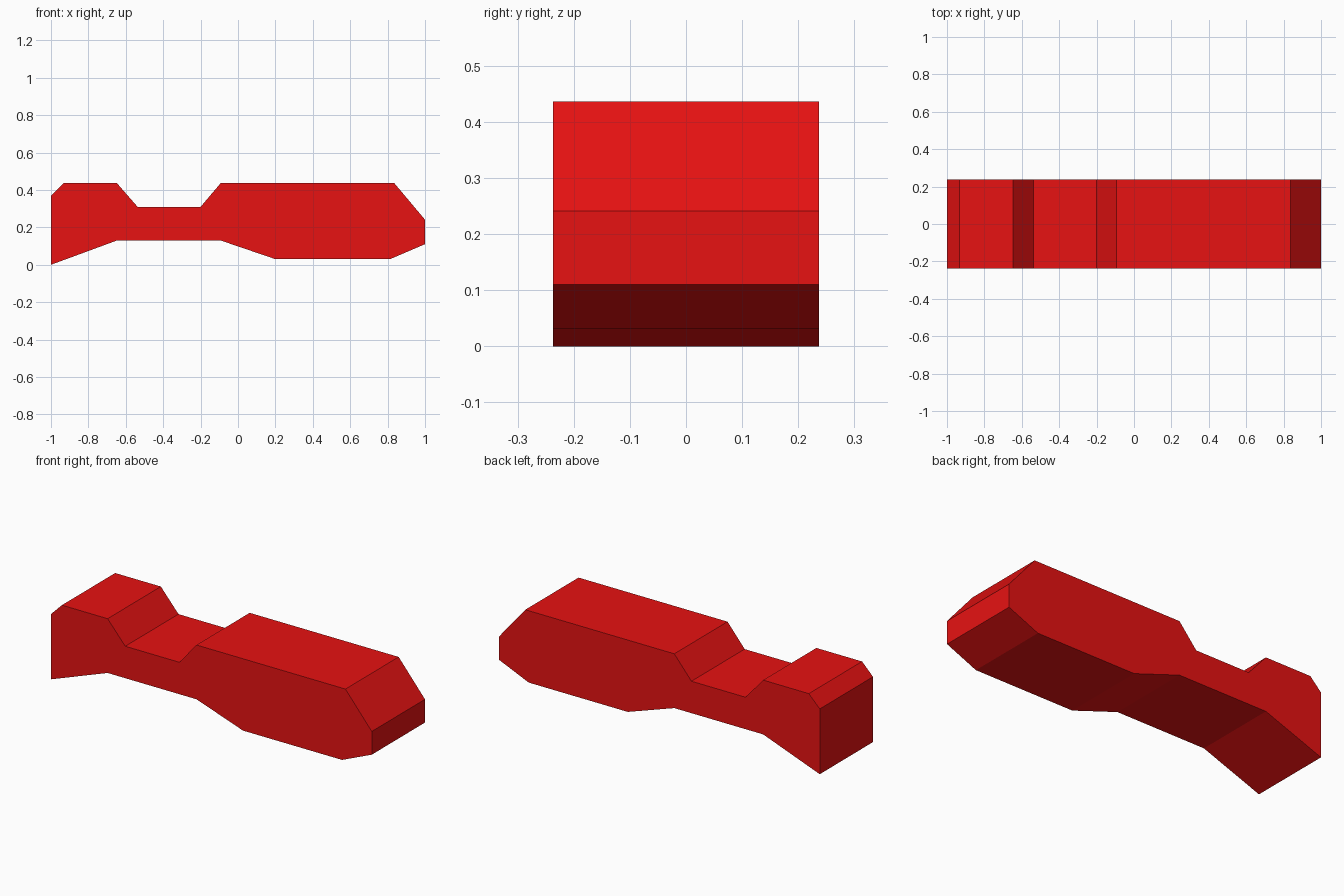
import bpy, bmesh
from mathutils import Vector

if "Cube" in bpy.data.objects:
    bpy.data.objects.remove(bpy.data.objects["Cube"])

HALF_WIDTH = 0.237

# Side outline (x, z), clockwise from the low rear corner
outline = [
    (-1.0, 0.0), (-1.0, 0.368), (-0.932, 0.436), (-0.647, 0.436),
    (-0.537, 0.31), (-0.2, 0.31), (-0.093, 0.436), (0.836, 0.436),
    (1.0, 0.241), (1.0, 0.11), (0.815, 0.031), (0.197, 0.031),
    (-0.093, 0.13), (-0.647, 0.13),
]

# Solid body: extrude the outline across the width
bm = bmesh.new()
side = bm.faces.new([bm.verts.new((x, -HALF_WIDTH, z)) for x, z in outline])
result = bmesh.ops.extrude_face_region(bm, geom=[side], use_keep_orig=True)
moved = [g for g in result["geom"] if isinstance(g, bmesh.types.BMVert)]
bmesh.ops.translate(bm, verts=moved, vec=Vector((0, 2 * HALF_WIDTH, 0)))
bmesh.ops.recalc_face_normals(bm, faces=bm.faces[:])

mesh = bpy.data.meshes.new("notched_body")
bm.to_mesh(mesh)
bm.free()
body = bpy.data.objects.new("notched_body", mesh)
bpy.context.collection.objects.link(body)

# Red paint
red = bpy.data.materials.new("red")
red.diffuse_color = (0.8, 0.006, 0.006, 1)
red.use_nodes = True
red.node_tree.nodes["Principled BSDF"].inputs["Base Color"].default_value = red.diffuse_color
mesh.materials.append(red)
